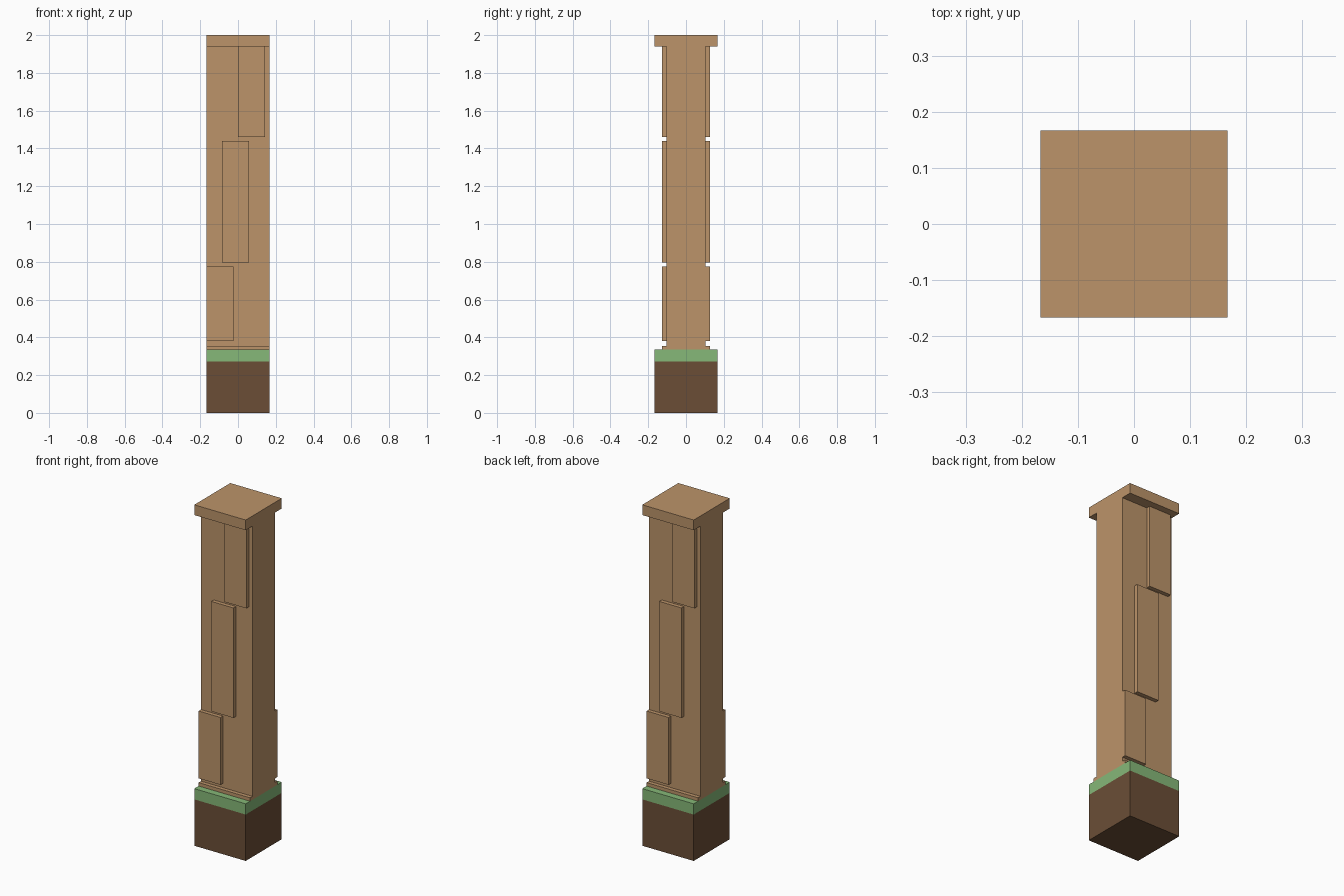
import bpy
import bmesh
from mathutils import Vector

cube = bpy.data.objects.get("Cube")
if cube:
    bpy.data.objects.remove(cube, do_unlink=True)


def material(name, rgb):
    mat = bpy.data.materials.new(name)
    mat.use_nodes = True
    mat.diffuse_color = (*rgb, 1)
    mat.node_tree.nodes["Principled BSDF"].inputs["Base Color"].default_value = (*rgb, 1)
    return mat


wood = material("tan wood", (0.503, 0.296, 0.144))
soil = material("brown soil", (0.147, 0.076, 0.037))
grass = material("green grass", (0.238, 0.479, 0.188))

HALF = 0.167     # half width of base, cap and pillar
CORE = 0.104     # half depth of the pillar core
FACE = 0.127     # half depth out to the panel faces


def box(name, lo, hi, mat):
    lo, hi = Vector(lo), Vector(hi)
    bm = bmesh.new()
    bmesh.ops.create_cube(bm, size=1)
    bmesh.ops.scale(bm, vec=hi - lo, verts=bm.verts)
    bmesh.ops.translate(bm, vec=(lo + hi) / 2, verts=bm.verts)
    mesh = bpy.data.meshes.new(name)
    bm.to_mesh(mesh)
    bm.free()
    mesh.materials.append(mat)
    obj = bpy.data.objects.new(name, mesh)
    bpy.context.scene.collection.objects.link(obj)
    return obj


# Base block: soil below, grass above the cut
base = box("ground_block", (-HALF, -HALF, 0), (HALF, HALF, 0.335), soil)
base.data.materials.append(grass)
bm = bmesh.new()
bm.from_mesh(base.data)
bmesh.ops.bisect_plane(bm, geom=bm.verts[:] + bm.edges[:] + bm.faces[:],
                       plane_co=(0, 0, 0.272), plane_no=(0, 0, 1))
for f in bm.faces:
    f.material_index = int(f.calc_center_median().z > 0.272)
bm.to_mesh(base.data)
bm.free()

# Pillar with its foot strip and cap
box("foot_strip", (-HALF, -FACE, 0.335), (HALF, FACE, 0.355), wood)
box("pillar_core", (-HALF, -CORE, 0.355), (HALF, CORE, 1.94), wood)
box("cap", (-HALF, -HALF, 1.94), (HALF, HALF, 2.0), wood)

# Raised panels, repeated on the back by a half turn: x0, x1, z0, z1
panels = {
    "lower": (-HALF, -0.025, 0.38, 0.775),
    "middle": (-0.084, 0.059, 0.795, 1.44),
    "upper": (0.0, 0.143, 1.46, 1.94),
}
for name, (x0, x1, z0, z1) in panels.items():
    box(f"front_{name}_panel", (x0, -FACE, z0), (x1, -CORE, z1), wood)
    box(f"back_{name}_panel", (-x1, CORE, z0), (-x0, FACE, z1), wood)
